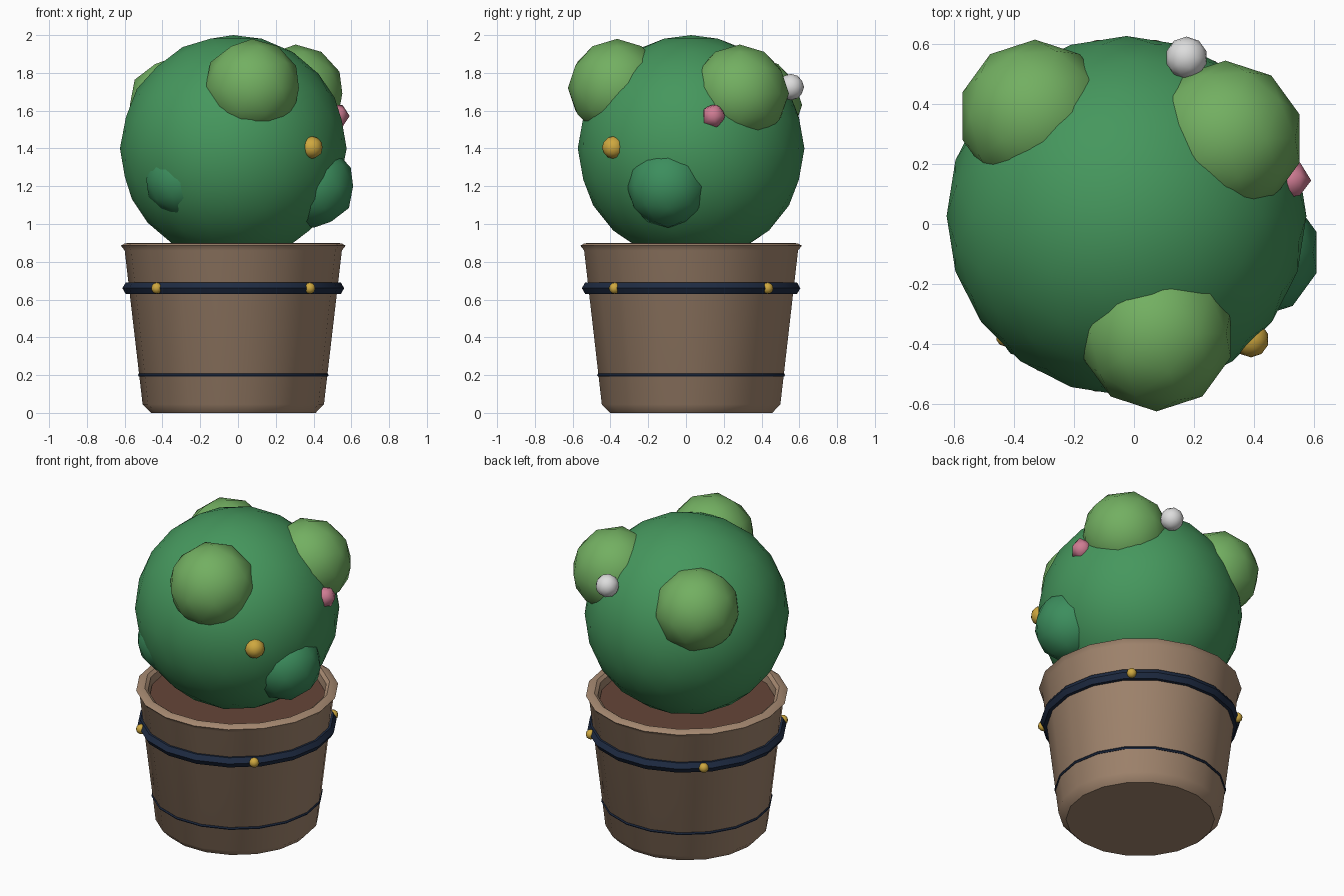
import bpy, bmesh
from math import cos, sin, pi, radians
from mathutils import Vector

if "Cube" in bpy.data.objects:
    bpy.data.objects.remove(bpy.data.objects["Cube"], do_unlink=True)

CX, CY = -0.025, 0.027   # shared axis of pot and plant
SIDES = 18


def material(name, rgb):
    m = bpy.data.materials.new(name)
    m.use_nodes = True
    m.diffuse_color = (*rgb, 1)
    m.node_tree.nodes["Principled BSDF"].inputs["Base Color"].default_value = (*rgb, 1)
    return m


CLAY = material("clay", (0.38, 0.25, 0.165))
SOIL = material("soil", (0.13, 0.06, 0.04))
NAVY = material("navy", (0.013, 0.024, 0.055))
GOLD = material("gold", (0.62, 0.39, 0.05))
GREEN = material("leaf green", (0.06, 0.31, 0.11))
TEAL = material("deep green", (0.045, 0.27, 0.11))
LIGHT = material("light green", (0.17, 0.43, 0.12))
PINK = material("pink", (0.62, 0.2, 0.29))
WHITE = material("white", (0.72, 0.72, 0.72))


def finish(obj, name, mat, angle=40):
    obj.name = name
    obj.data.materials.append(mat)
    bpy.ops.object.select_all(action='DESELECT')
    obj.select_set(True)
    bpy.context.view_layer.objects.active = obj
    bpy.ops.object.shade_smooth_by_angle(angle=radians(angle))
    return obj


def lathe(name, profile, mat):
    """Spin (radius, height) points round the pot axis, closing both ends."""
    bm = bmesh.new()
    rings = []
    for r, z in profile:
        rings.append([bm.verts.new((r * cos(2 * pi * i / SIDES), r * sin(2 * pi * i / SIDES), z))
                      for i in range(SIDES)])
    for low, high in zip(rings, rings[1:]):
        for i in range(SIDES):
            j = (i + 1) % SIDES
            bm.faces.new((low[i], low[j], high[j], high[i]))
    bm.faces.new(rings[0][::-1])
    bm.faces.new(rings[-1])
    mesh = bpy.data.meshes.new(name)
    bm.to_mesh(mesh)
    bm.free()
    obj = bpy.data.objects.new(name, mesh)
    obj.location = (CX, CY, 0)
    bpy.context.collection.objects.link(obj)
    return finish(obj, name, mat)


def hoop(name, z, major, minor):
    bpy.ops.mesh.primitive_torus_add(major_radius=major, minor_radius=minor, major_segments=SIDES,
                                     minor_segments=6, location=(CX, CY, z))
    finish(bpy.context.object, name, NAVY)


def ball(name, loc, r, mat, detail=2):
    bpy.ops.mesh.primitive_ico_sphere_add(subdivisions=detail, radius=r, location=loc)
    return finish(bpy.context.object, name, mat, 60)


# Pot with chamfered foot, flared rim and hollow top
lathe("pot", [(0.436, 0), (0.48, 0.045), (0.575, 0.86), (0.595, 0.885), (0.575, 0.897),
              (0.545, 0.9), (0.525, 0.885), (0.515, 0.8)], CLAY)
lathe("soil", [(0.51, 0.79), (0.517, 0.84)], SOIL)

# Hoops and the four studs
hoop("upper_hoop", 0.66, 0.551, 0.036)
hoop("lower_hoop", 0.2, 0.496, 0.009)
for k in range(4):
    a = pi / 4 + k * pi / 2
    bpy.ops.mesh.primitive_uv_sphere_add(segments=10, ring_count=6, radius=0.03,
                                         location=(CX + 0.573 * cos(a), CY + 0.573 * sin(a), 0.66))
    finish(bpy.context.object, "stud_%d" % (k + 1), GOLD, 60)

# Round plant body and its offshoots
ball("plant_body", (CX, CY, 1.4), 0.6, GREEN, 3)
ball("front_lobe", (0.075, -0.365, 1.72), 0.26, LIGHT)
ball("right_back_lobe", (0.305, 0.285, 1.69), 0.26, LIGHT)
ball("left_back_lobe", (-0.33, 0.36, 1.63), 0.255, LIGHT)
ball("right_side_lobe", (0.4, -0.095, 1.2), 0.22, TEAL)
ball("left_front_lobe", (-0.295, -0.27, 1.235), 0.2, TEAL)

# Small blossoms
ball("gold_blossom", (0.39, -0.385, 1.405), 0.06, GOLD)
pink = ball("pink_blossom", (0.523, 0.145, 1.572), 0.068, PINK, 1)
pink.rotation_euler = Vector((1, 0, 0)).to_track_quat('Z', 'Y').to_euler()
ball("white_blossom", (0.175, 0.555, 1.725), 0.07, WHITE)
